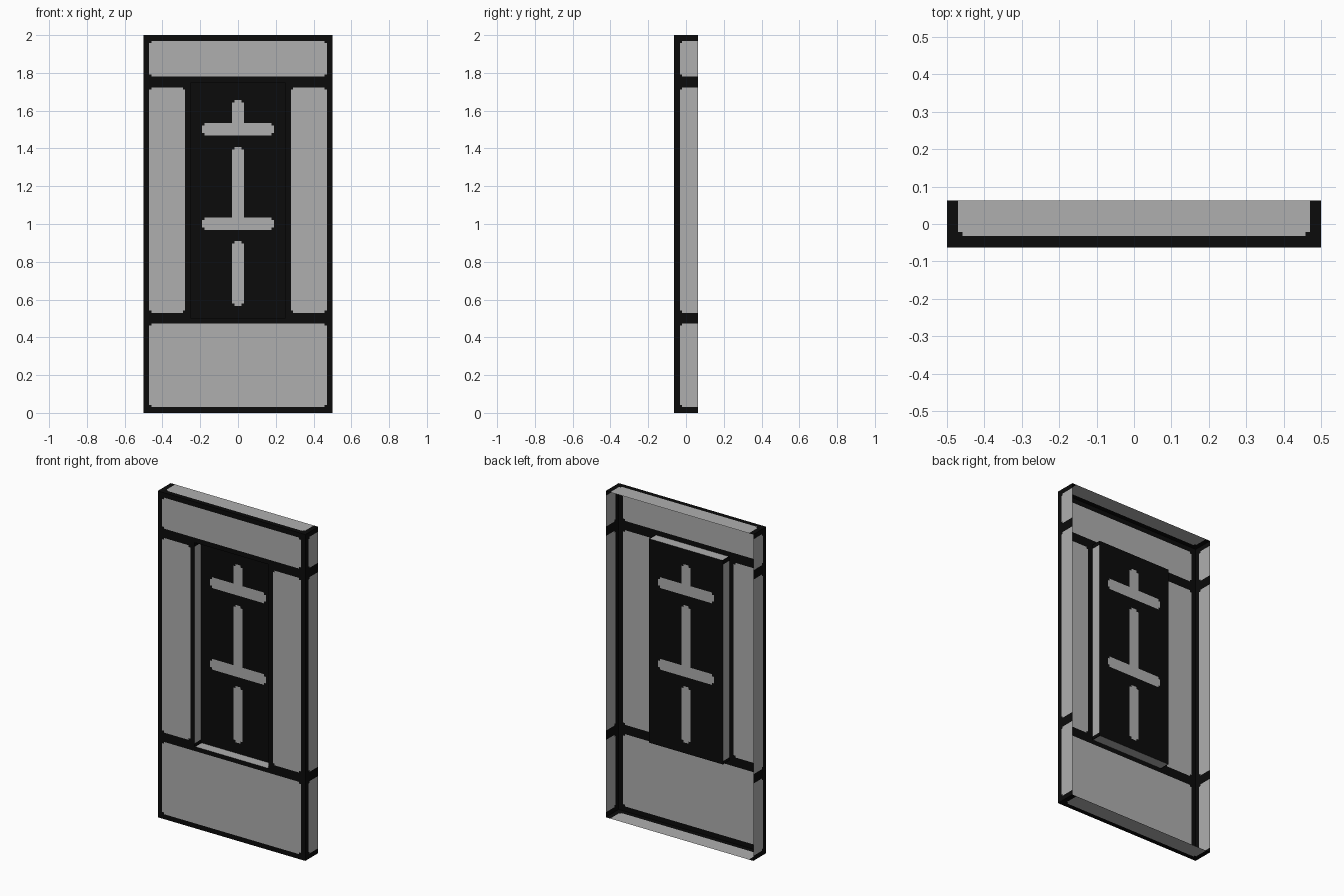
import bpy, bmesh

if "Cube" in bpy.data.objects:
    bpy.data.objects.remove(bpy.data.objects["Cube"])


def material(name, value):
    m = bpy.data.materials.new(name)
    m.diffuse_color = (value, value, value, 1)
    m.use_nodes = True
    m.node_tree.nodes["Principled BSDF"].inputs["Base Color"].default_value = m.diffuse_color
    return m


BLACK = material("black trim", 0.0032)
GREY = material("grey panel", 0.43)
W, H, D = 0.5, 2.0, 0.0625       # half width, height, half depth
E = 0.03                         # trim width
HX, Z0, Z1 = 0.25, 0.5, 1.75     # recess opening
BANDS = [(0.03, 0.473), (0.53, 1.723), (1.78, 1.97)]


def inside(u, v, r, n):
    """Inside a rectangle whose corners are notched by n."""
    u0, u1, v0, v1 = r
    if not (u0 < u < u1 and v0 < v < v1):
        return False
    return min(u - u0, u1 - u) > n or min(v - v0, v1 - v) > n


def sheet(name, place, us, vs, greys, n=0.011, hole=None, flip=False):
    """Thin sheet cut along the painted rectangles; place maps (u, v) to xyz."""
    def cuts(span, i):
        vals = set(span)
        for r in greys:
            for a in (r[i], r[i] + n, r[i + 1] - n, r[i + 1]):
                vals.add(round(a, 5))
        if hole:
            vals.update(hole[i:i + 2])
        return sorted(a for a in vals if span[0] <= a <= span[1])

    cu, cv = cuts(us, 0), cuts(vs, 2)
    bm = bmesh.new()
    grid = [[bm.verts.new(place(u, v)) for v in cv] for u in cu]
    for i in range(len(cu) - 1):
        for j in range(len(cv) - 1):
            u, v = (cu[i] + cu[i + 1]) / 2, (cv[j] + cv[j + 1]) / 2
            if hole and inside(u, v, hole, 0):
                continue
            ring = [grid[i][j], grid[i + 1][j], grid[i + 1][j + 1], grid[i][j + 1]]
            f = bm.faces.new(ring[::-1] if flip else ring)
            f.material_index = int(any(inside(u, v, r, n) for r in greys))
    bmesh.ops.delete(bm, geom=[v for v in bm.verts if not v.link_faces], context='VERTS')
    me = bpy.data.meshes.new(name)
    bm.to_mesh(me)
    bm.free()
    me.materials.append(BLACK)
    me.materials.append(GREY)
    ob = bpy.data.objects.new(name, me)
    bpy.context.collection.objects.link(ob)


# front face with the recess opening
sheet("front_face", lambda u, v: (u, -D, v), (-W, W), (0, H),
      [(-0.47, 0.47, *BANDS[0]), (-0.47, 0.47, *BANDS[2]),
       (-0.47, -0.28, *BANDS[1]), (0.28, 0.47, *BANDS[1])],
      hole=(-HX, HX, Z0, Z1))

# recess floor with the grey bars
bars = [(-0.031, 0.031, 1.5, 1.657), (-0.19, 0.19, 1.468, 1.534),
        (-0.031, 0.031, 1.0, 1.407), (-0.19, 0.19, 0.968, 1.034),
        (-0.031, 0.031, 0.565, 0.91)]
sheet("recess_floor", lambda u, v: (u, 0, v), (-HX, HX), (Z0, Z1), bars, n=0.013)

# outer sides and recess side walls
for s, side in ((-1, "left"), (1, "right")):
    sheet(side + "_side", lambda u, v: (s * W, u, v), (-D, D), (0, H),
          [(-D + E, 0.09, *b) for b in BANDS], flip=s < 0)
    sheet(side + "_recess_wall", lambda u, v: (s * HX, u, v), (-D, 0), (Z0, Z1),
          [(-0.1, 0.1, Z0 + 0.02, Z1 - 0.025)], flip=s > 0)

# top and bottom edges, recess lintel and sill
for z, zr, top in ((0, Z0, False), (H, Z1, True)):
    sheet("top_edge" if top else "bottom_edge", lambda u, v: (u, v, z),
          (-W, W), (-D, D), [(-0.47, 0.47, -D + E, 0.09)], flip=not top)
    sheet("recess_lintel" if top else "recess_sill", lambda u, v: (u, v, zr),
          (-HX, HX), (-D, 0), [(-HX + 0.005, HX - 0.005, -0.1, 0.1)], flip=top)
